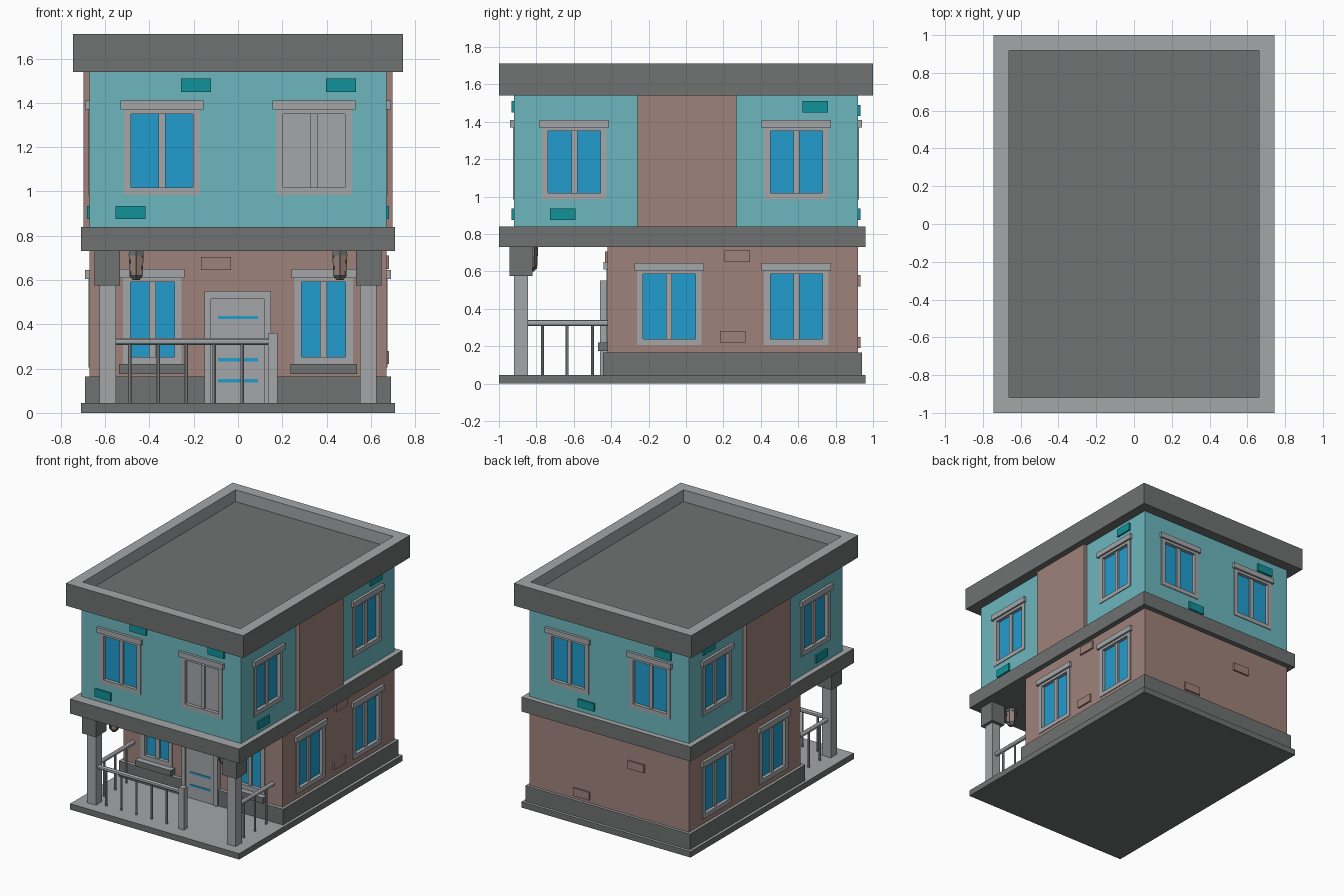
import bpy, bmesh, math
from mathutils import Matrix, Vector

if "Cube" in bpy.data.objects:
    bpy.data.objects.remove(bpy.data.objects["Cube"])

COLOURS = {
    "dark grey": (0.156, 0.168, 0.162),
    "light grey": (0.366, 0.381, 0.397),
    "teal wall": (0.150, 0.468, 0.515),
    "dark teal": (0.005, 0.287, 0.319),
    "brown wall": (0.342, 0.223, 0.195),
    "glass blue": (0.015, 0.332, 0.617),
}
MATS = {}
for cname, rgb in COLOURS.items():
    m = bpy.data.materials.new(cname)
    m.diffuse_color = (*rgb, 1)
    m.use_nodes = True
    m.node_tree.nodes["Principled BSDF"].inputs["Base Color"].default_value = m.diffuse_color
    MATS[cname] = m
NAMES = list(COLOURS)
DARK, LIGHT, TEAL, DTEAL, BROWN, BLUE = range(6)


def box(bm, x, y, z, mat, M=Matrix(), top=None):
    """Box from (min, max) pairs; optional other colour on its top face."""
    c = [(a + b) / 2 for a, b in (x, y, z)]
    s = [abs(b - a) for a, b in (x, y, z)]
    T = M @ Matrix.Translation(c) @ Matrix.Diagonal((*s, 1))
    verts = bmesh.ops.create_cube(bm, size=1, matrix=T)["verts"]
    for f in {f for v in verts for f in v.link_faces}:
        f.normal_update()
        f.material_index = top if top is not None and f.normal.z > 0.9 else mat


def rod(bm, a, b, r1, mat, r2=None, n=8):
    """Cylinder or cone between two points."""
    a, b = Vector(a), Vector(b)
    d = b - a
    T = Matrix.Translation((a + b) / 2) @ d.to_track_quat('Z', 'Y').to_matrix().to_4x4()
    verts = bmesh.ops.create_cone(bm, cap_ends=True, segments=n, radius1=r1,
                                  radius2=r1 if r2 is None else r2,
                                  depth=d.length, matrix=T)["verts"]
    for f in {f for v in verts for f in v.link_faces}:
        f.material_index = mat


def finish(name, bm, smooth=False):
    me = bpy.data.meshes.new(name)
    bm.to_mesh(me)
    bm.free()
    for n in NAMES:
        me.materials.append(MATS[n])
    ob = bpy.data.objects.new(name, me)
    bpy.context.collection.objects.link(ob)
    if smooth:
        bpy.context.view_layer.objects.active = ob
        ob.select_set(True)
        bpy.ops.object.shade_smooth_by_angle()
        ob.select_set(False)
    return ob


def single(name, x, y, z, mat, top=None):
    bm = bmesh.new()
    box(bm, x, y, z, mat, top=top)
    return finish(name, bm)


def side(angle, dist):
    """Frame of a wall: local x runs along it, local -y points outwards."""
    return Matrix.Rotation(math.radians(angle), 4, 'Z') @ Matrix.Translation((0, -dist, 0))


FRONT, BACK = side(0, .92), side(180, .92)
RIGHT, LEFT = side(90, .67), side(-90, .67)
PORCH = side(0, .42)

# Floors and walls
single("base_slab", (-.71, .71), (-1, .96), (0, .045), DARK, LIGHT)
single("plinth", (-.69, .69), (-.445, .94), (.045, .165), DARK, LIGHT)
single("middle_slab", (-.71, .71), (-1, .96), (.73, .84), DARK, LIGHT)
lower = single("lower_walls", (-.67, .67), (-.42, .92), (.165, .73), BROWN)
upper = single("upper_walls", (-.67, .67), (-.92, .92), (.84, 1.54), TEAL)
for s, n in ((1, "right"), (-1, "left")):
    single(n + "_wall_panel", (s * .66, s * .697), (-.26, .27), (.84, 1.54), BROWN)

# Roof with sunken floor and light rim
bm = bmesh.new()
box(bm, (-.745, .745), (-1, 1), (1.54, 1.71), DARK, top=LIGHT)
topf = max(bm.faces, key=lambda f: f.calc_center_median().z)
bmesh.ops.inset_region(bm, faces=[topf], thickness=.117)
ext = bmesh.ops.extrude_discrete_faces(bm, faces=[topf])["faces"][0]
bmesh.ops.translate(bm, verts=ext.verts, vec=(0, 0, -.09))
for f in ext.edges:
    for lf in f.link_faces:
        lf.material_index = LIGHT
ext.material_index = DARK
finish("roof", bm)

# Windows: recessed glass, frame bars, mullion, lintel and optional sill
cutters = {"lower": bmesh.new(), "upper": bmesh.new()}


def window(name, M, u, w, z0, z1, floor, pane=BLUE, sill=False):
    h, t = w / 2, .033
    out, deep = -.006, .03
    wall = TEAL if floor == "upper" else BROWN
    box(cutters[floor], (u - h + .006, u + h - .006), (-.05, .032), (z0 + .006, z1 - .006), wall, M)
    bm = bmesh.new()
    for s in (-1, 1):
        box(bm, (u + s * h, u + s * (h - t)), (out, deep), (z0, z1), LIGHT, M)
    box(bm, (u - h + t, u + h - t), (out, deep), (z0, z0 + t), LIGHT, M)
    box(bm, (u - h + t, u + h - t), (out, deep), (z1 - .02, z1), LIGHT, M)
    box(bm, (u - .016, u + .016), (.008, deep), (z0 + t, z1 - .02), LIGHT, M)
    box(bm, (u - h + t, u + h - t), (.02, .028), (z0 + t, z1 - .02), pane, M)
    box(bm, (u - h - .014, u + h + .014), (-.02, .004), (z1, z1 + .04), LIGHT, M)
    if sill:
        box(bm, (u - h - .018, u + h + .018), (-.05, .004), (z0 - .045, z0), DARK, M, LIGHT)
    finish(name, bm)


for M, n in ((FRONT, "front"), (BACK, "back")):
    for u in (-.343, .343):
        plain = n == "front" and u > 0
        window(n + "_upper_window", M, u, .345, .985, 1.37, "upper", LIGHT if plain else BLUE)
for M, n, s in ((RIGHT, "right", 1), (LEFT, "left", -1)):
    for u in (-.597, .59):
        window(n + "_upper_window", M, s * u, .345, .985, 1.37, "upper")
    for u in (-.09, .59):
        window(n + "_lower_window", M, s * u, .345, .205, .605, "lower")
for u in (-.387, .387):
    window("porch_window", PORCH, u, .265, .22, .61, "lower", sill=True)

# Cut the window openings
for ob, key in ((lower, "lower"), (upper, "upper")):
    cut = finish(key + "_cutter", cutters[key])
    cut.hide_render = True
    mod = ob.modifiers.new("openings", 'BOOLEAN')
    mod.operation, mod.object = 'DIFFERENCE', cut
    dg = bpy.context.evaluated_depsgraph_get()
    mesh = bpy.data.meshes.new_from_object(ob.evaluated_get(dg))
    ob.modifiers.clear()
    ob.data = mesh
    bpy.data.objects.remove(cut)

# Raised accent bricks: wall, along, height, colour
bricks = [
    (FRONT, -.19, 1.48, DTEAL), (FRONT, .465, 1.48, DTEAL), (FRONT, -.485, .905, DTEAL),
    (BACK, .455, 1.46, DTEAL), (BACK, -.19, .905, DTEAL),
    (RIGHT, .69, 1.48, DTEAL), (RIGHT, -.66, .905, DTEAL),
    (LEFT, -.69, 1.48, DTEAL), (LEFT, .66, .905, DTEAL),
    (RIGHT, .275, .68, BROWN), (RIGHT, .25, .25, BROWN),
    (BACK, .23, .55, BROWN), (BACK, -.23, .22, BROWN), (PORCH, -.1, .675, BROWN),
]
for M, u, z, c in bricks:
    bm = bmesh.new()
    box(bm, (u - .068, u + .068), (-.013, .005), (z - .03, z + .03), c, M)
    finish("accent_brick", bm)

# Door with frame and three blue slots
bm = bmesh.new()
for a, b in ((-.152, -.122), (.118, .148)):
    box(bm, (a, b), (-.04, .01), (.045, .55), LIGHT, PORCH)
box(bm, (-.122, .118), (-.04, .01), (.515, .55), LIGHT, PORCH)
box(bm, (-.122, .118), (-.03, .01), (.045, .515), LIGHT, PORCH)
for z in (.145, .24, .43):
    box(bm, (-.09, .09), (-.034, -.028), (z - .007, z + .007), BLUE, PORCH)
finish("door", bm)

# Porch columns, caps, lanterns and side railings
for s, n in ((1, "right"), (-1, "left")):
    single(n + "_column", (s * .55, s * .625), (-.92, -.845), (.045, .58), LIGHT)
    single(n + "_column_cap", (s * .533, s * .648), (-.945, -.82), (.575, .73), DARK)
    bm = bmesh.new()
    p = lambda z: (s * .46, -.83, z)
    rod(bm, p(.71), p(.73), .038, DARK, n=6)
    rod(bm, p(.62), p(.71), .029, BROWN, .034, n=6)
    rod(bm, p(.6), p(.62), .018, DARK, .036, n=6)
    for k in range(6):
        a = math.radians(60 * k + 30)
        o = Vector((math.cos(a), math.sin(a), 0))
        rod(bm, Vector(p(.615)) + o * .03, Vector(p(.715)) + o * .035, .004, DARK, n=4)
    finish(n + "_lantern", bm)
    bm = bmesh.new()
    rod(bm, (s * .587, -.85, .323), (s * .587, -.42, .323), .016, LIGHT, n=12)
    for y in (-.768, -.635, -.5):
        rod(bm, (s * .587, y, .045), (s * .587, y, .32), .008, LIGHT)
    finish(n + "_railing", bm, True)

# Front railing with end post
bm = bmesh.new()
rod(bm, (-.56, -.883, .323), (.14, -.883, .323), .016, LIGHT, n=12)
for k in range(5):
    x = -.488 + k * .127
    rod(bm, (x, -.883, .045), (x, -.883, .32), .008, LIGHT)
finish("front_railing", bm, True)
single("railing_post", (.135, .178), (-.905, -.862), (.045, .36), LIGHT)
